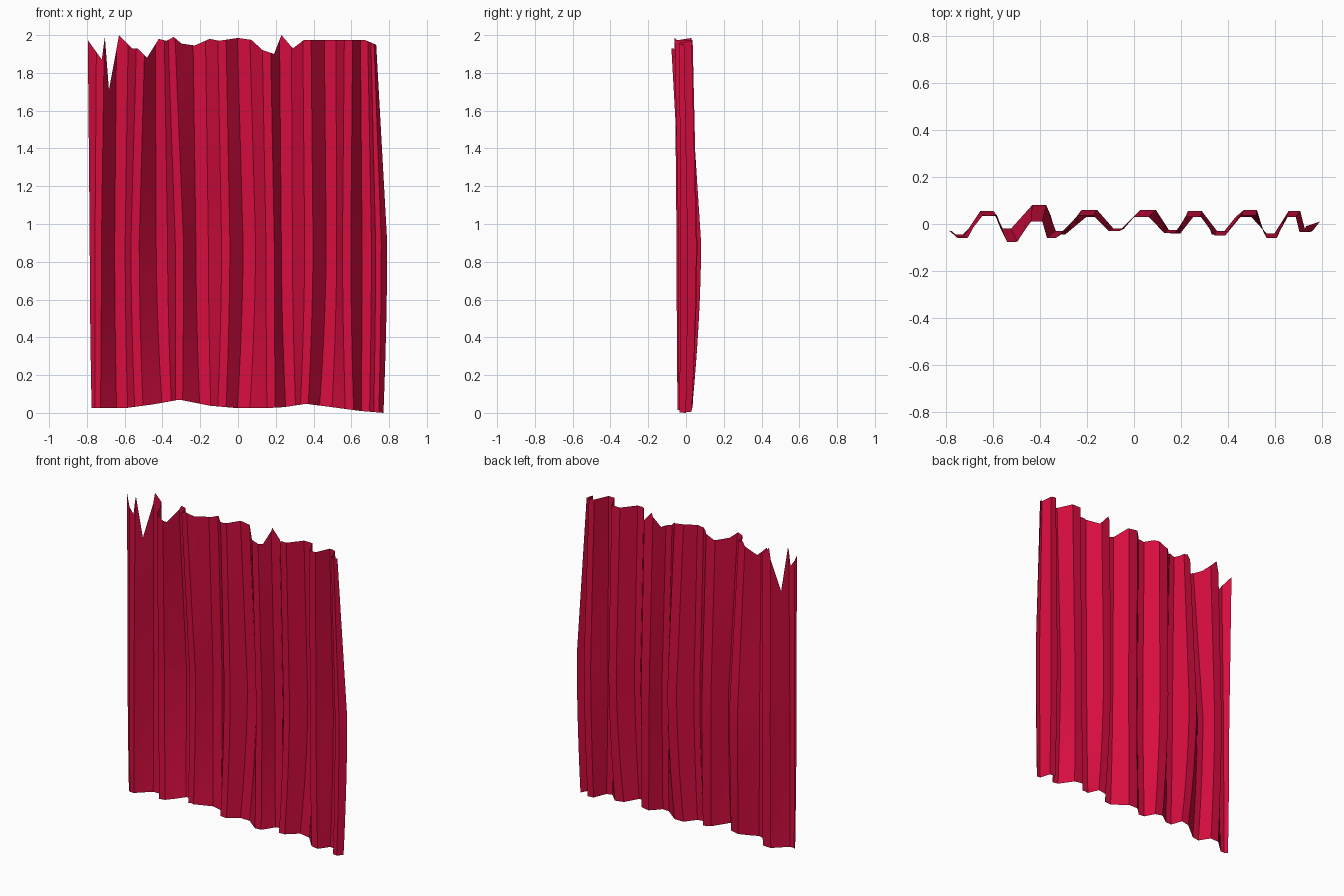
import bpy, bmesh

if "Cube" in bpy.data.objects:
    bpy.data.objects.remove(bpy.data.objects["Cube"])

# Pleat folds, left to right: x at top / middle / bottom, y at top / middle / bottom
FOLDS = [
    (-.795, -.785, -.775, -.02, -.03, -.03),
    (-.73, -.745, -.75, -.06, -.05, -.045),
    (-.61, -.62, -.61, .035, .055, .035),
    (-.515, -.545, -.525, -.08, -.02, -.04),
    (-.405, -.40, -.37, .01, .08, .035),
    (-.355, -.31, -.315, -.06, -.03, -.045),
    (-.205, -.19, -.17, .035, .06, .03),
    (-.085, -.065, -.085, -.03, -.02, -.03),
    (.03, .06, .03, .03, .06, .03),
    (.15, .17, .175, -.04, -.025, -.04),
    (.25, .255, .285, .03, .055, .03),
    (.365, .375, .35, -.05, -.03, -.045),
    (.49, .50, .465, .035, .06, .03),
    (.585, .575, .59, -.06, -.04, -.045),
    (.675, .69, .68, .03, .055, .03),
    (.715, .745, .735, -.035, -.03, -.035),
    (.73, .79, .77, -.01, .01, 0),
]

# Ragged top edge and wavy hem as (x, z)
TOP = [(-.80, 1.98), (-.72, 1.87), (-.705, 1.99), (-.68, 1.71), (-.63, 2.0),
       (-.56, 1.93), (-.53, 1.93), (-.48, 1.88), (-.42, 1.98), (-.38, 1.97),
       (-.34, 1.99), (-.30, 1.955), (-.23, 1.945), (-.15, 1.98), (-.10, 1.97),
       (0, 1.985), (.07, 1.975), (.13, 1.92), (.19, 1.90), (.23, 2.0),
       (.29, 1.93), (.35, 1.975), (.67, 1.975), (.74, 1.945)]
HEM = [(-.80, .025), (-.6, .025), (-.45, .045), (-.31, .07), (-.15, .038), (0, .025),
       (.14, .025), (.24, .03), (.36, .048), (.5, .03), (.65, .01), (.77, 0), (.8, 0)]
MID = 0.9


def mix(a, b, t):
    return a + (b - a) * t


def lookup(table, x):
    for (x0, z0), (x1, z1) in zip(table, table[1:]):
        if x <= x1:
            return mix(z0, z1, (x - x0) / (x1 - x0))
    return table[-1][1]


# Flatten each fold into a narrow facet, giving trapezoid pleats
outline = [FOLDS[0]]
for i in range(1, len(FOLDS) - 1):
    prev, cur, nxt = FOLDS[i - 1:i + 2]
    half = .033 if i % 2 == 0 else .022
    left = [cur[k] - min(half, .3 * (cur[k] - prev[k])) for k in range(3)]
    right = [cur[k] + min(half, .3 * (nxt[k] - cur[k])) for k in range(3)]
    outline.append((*left, *cur[3:]))
    outline.append((*right, *cur[3:]))
outline.append(FOLDS[-1])

# Split columns where the ragged edge changes direction
columns = []
for a, b in zip(outline, outline[1:]):
    ts = {0, .5} | {(x - a[0]) / (b[0] - a[0]) for x, z in TOP if a[0] < x < b[0]}
    columns += [[mix(p, q, t) for p, q in zip(a, b)] for t in sorted(ts)]
columns.append(list(outline[-1]))

# Curtain sheet: straight above the middle, softly curved below it
bm = bmesh.new()
grid = []
for xt, xm, xb, yt, ym, yb in columns:
    z0, z1 = lookup(HEM, xb), lookup(TOP, xt)
    verts = []
    for j in range(9):
        s = j / 8
        e = 1 - (1 - s) ** 1.8
        verts.append(bm.verts.new((mix(xb, xm, e), mix(yb, ym, e), mix(z0, MID, s))))
    for j in range(1, 5):
        s = j / 4
        f = (mix(MID, z1, s) - MID) / (1.98 - MID)
        verts.append(bm.verts.new((mix(xm, xt, f), mix(ym, yt, f), mix(MID, z1, s))))
    grid.append(verts)
for a, b in zip(grid, grid[1:]):
    for j in range(len(a) - 1):
        bm.faces.new((a[j], b[j], b[j + 1], a[j + 1]))
mesh = bpy.data.meshes.new("curtain")
bm.to_mesh(mesh)
bm.free()
curtain = bpy.data.objects.new("curtain", mesh)
bpy.context.collection.objects.link(curtain)

# Crimson cloth
cloth = bpy.data.materials.new("crimson_cloth")
cloth.diffuse_color = (.68, .004, .05, 1)
cloth.use_nodes = True
cloth.node_tree.nodes["Principled BSDF"].inputs["Base Color"].default_value = cloth.diffuse_color
mesh.materials.append(cloth)

bpy.context.view_layer.objects.active = curtain
curtain.select_set(True)
bpy.ops.object.shade_smooth_by_angle(angle=.35)
